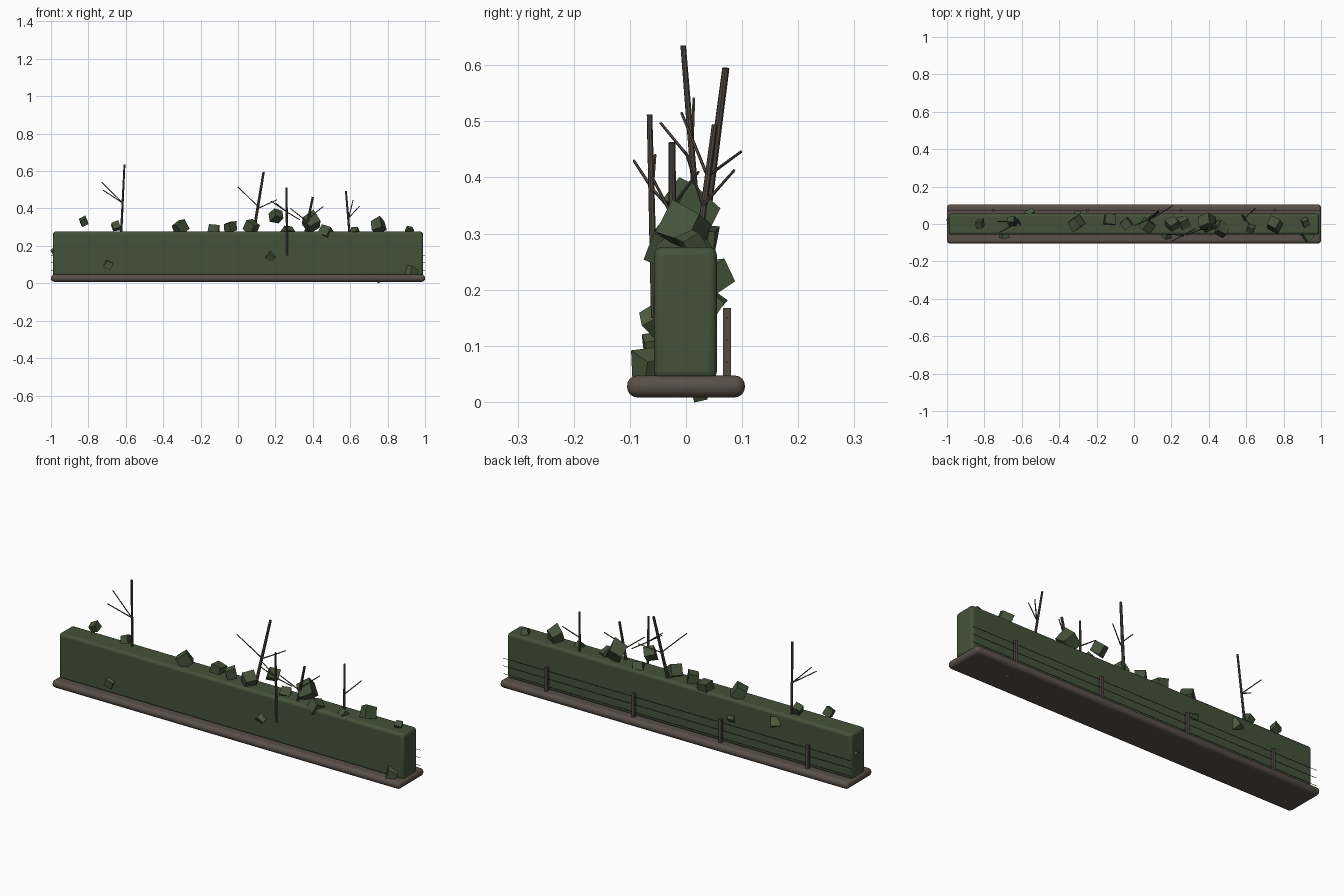
import bpy, random
from mathutils import Vector, Euler

random.seed(4)

def material(name, rgb):
    m = bpy.data.materials.new(name)
    m.diffuse_color = (*rgb, 1)
    return m

SOIL = material("soil", (0.10, 0.08, 0.065))
LEAF = material("leaf", (0.058, 0.085, 0.042))
LEAF_LIGHT = material("leaf_light", (0.075, 0.11, 0.05))
BARK = material("bark", (0.085, 0.07, 0.06))
WIRE = material("wire", (0.04, 0.04, 0.04))

def box(name, lo, hi, mat, bevel=0, segments=3):
    lo, hi = Vector(lo), Vector(hi)
    bpy.ops.mesh.primitive_cube_add(size=1, location=(lo + hi) / 2)
    ob = bpy.context.object
    ob.name = name
    ob.scale = hi - lo
    bpy.ops.object.transform_apply(location=False, rotation=False, scale=True)
    ob.data.materials.append(mat)
    if bevel:
        mod = ob.modifiers.new("bevel", 'BEVEL')
        mod.width, mod.segments = bevel, segments
        bpy.ops.object.shade_smooth_by_angle()
    return ob

def rod(name, a, b, r1, r2, mat, sides=6):
    a, b = Vector(a), Vector(b)
    d = b - a
    bpy.ops.mesh.primitive_cone_add(vertices=sides, radius1=r1, radius2=r2,
                                    depth=d.length, location=(a + b) / 2)
    ob = bpy.context.object
    ob.name = name
    ob.rotation_euler = d.to_track_quat('Z', 'Y').to_euler()
    ob.data.materials.append(mat)

def clump(x, y, z, size, mat):
    # Tumbled leafy block with uneven corners
    bpy.ops.mesh.primitive_cube_add(size=size, location=(x, y, z))
    ob = bpy.context.object
    ob.name = "leaf_clump"
    for v in ob.data.vertices:
        v.co *= random.uniform(0.85, 1.1)
    ob.rotation_euler = Euler([random.uniform(-0.7, 0.7) for _ in range(3)])
    ob.data.materials.append(mat)

# Earth bank and hedge body
box("soil_bank", (-1, -0.105, 0.008), (1, 0.105, 0.047), SOIL, 0.018, 4)
box("hedge_body", (-0.99, -0.057, 0.04), (0.99, 0.055, 0.276), LEAF, 0.014)

# Clumps along the hedge top
for c in [(-0.825, 0, 0.33, 0.04), (-0.655, 0.015, 0.305, 0.04),
          (-0.31, 0.005, 0.30, 0.06), (-0.13, 0.025, 0.283, 0.055),
          (-0.04, 0, 0.30, 0.052), (0.07, -0.01, 0.30, 0.06),
          (0.205, 0, 0.36, 0.055), (0.265, 0.01, 0.275, 0.05),
          (0.39, 0.01, 0.325, 0.075), (0.47, -0.03, 0.273, 0.06),
          (0.625, -0.025, 0.275, 0.036), (0.75, 0, 0.31, 0.062),
          (0.915, 0.01, 0.283, 0.035)]:
    clump(*c, LEAF)

# Clumps on the sides, ends and foot
for c in [(-0.695, -0.055, 0.10, 0.038), (0.175, -0.055, 0.145, 0.038),
          (0.93, -0.064, 0.06, 0.05), (-0.55, 0.048, 0.225, 0.045),
          (-0.30, 0.047, 0.175, 0.036), (-0.985, 0.02, 0.17, 0.025),
          (0.75, 0.025, 0.018, 0.026)]:
    clump(*c, LEAF_LIGHT)

# Bare saplings: trunk foot, trunk tip, radius, then (start, end) of each twig
saplings = [
    ((-0.628, 0.030, 0.20), (-0.607, -0.005, 0.635), 0.006,
     [((-0.617, 0.010, 0.43), (-0.73, 0.014, 0.541)),
      ((-0.617, 0.010, 0.43), (-0.72, -0.045, 0.497))]),
    ((0.075, 0.022, 0.22), (0.137, 0.071, 0.595), 0.0075,
     [((0.107, 0.035, 0.41), (0.0, -0.008, 0.515)),
      ((0.107, 0.035, 0.40), (0.207, 0.098, 0.446))]),
    ((0.262, -0.056, 0.15), (0.26, -0.065, 0.512), 0.006,
     [((0.262, -0.06, 0.38), (0.175, -0.055, 0.44)),
      ((0.262, -0.06, 0.38), (0.20, -0.093, 0.43)),
      ((0.262, -0.06, 0.38), (0.33, -0.025, 0.34))]),
    ((0.35, -0.023, 0.22), (0.40, -0.025, 0.462), 0.007,
     [((0.38, -0.024, 0.35), (0.455, 0.022, 0.41)),
      ((0.37, -0.024, 0.33), (0.28, -0.06, 0.40))]),
    ((0.60, 0.015, 0.22), (0.577, 0.051, 0.494), 0.006,
     [((0.592, 0.03, 0.35), (0.65, 0.086, 0.413)),
      ((0.592, 0.03, 0.35), (0.615, 0.0, 0.445))]),
]
for foot, tip, r, twigs in saplings:
    rod("sapling_trunk", foot, tip, r * 1.1, r * 0.85, BARK, 8)
    for a, b in twigs:
        rod("sapling_twig", a, b, 0.003, 0.0025, BARK, 5)

# Post and wire fence along the back
for x in (-0.75, -0.25, 0.25, 0.75):
    box("fence_post", (x - 0.0075, 0.0655, 0.03), (x + 0.0075, 0.0805, 0.167), BARK)
for z in (0.07, 0.11, 0.15):
    rod("fence_wire", (-1, 0.073, z), (1, 0.073, z), 0.0012, 0.0012, WIRE)
